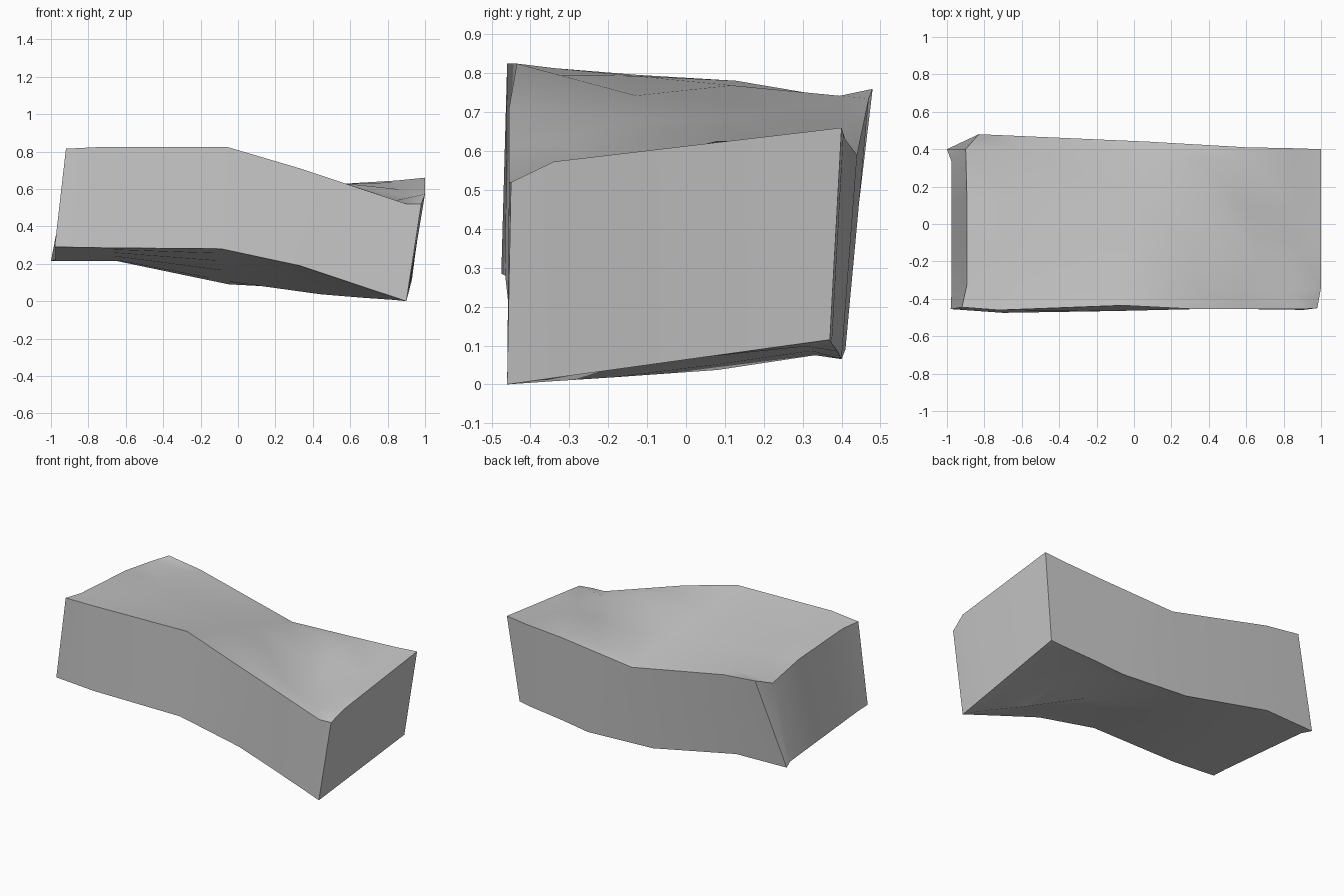
import bpy
import bmesh
import math
from mathutils import Vector

cube = bpy.data.objects.get("Cube")
if cube:
    bpy.data.objects.remove(cube, do_unlink=True)


def make_material(name, color):
    mat = bpy.data.materials.new(name)
    mat.use_nodes = True
    mat.diffuse_color = color
    mat.node_tree.nodes["Principled BSDF"].inputs["Base Color"].default_value = color
    return mat


# Four long edges of the block, each running from the -x end to the +x end
front_top = [(-.92, -.445, .815), (-.72, -.46, .825), (-.06, -.435, .825),
             (.33, -.455, .71), (.6, -.455, .62), (.9, -.455, .52), (.98, -.45, .52)]
front_bottom = [(-.98, -.455, .29), (-.7, -.475, .285), (-.09, -.465, .28),
                (.33, -.455, .19), (.6, -.455, .1), (.85, -.458, .017), (.9, -.46, 0)]
back_top = [(-.83, .48, .76), (-.6, .47, .735), (.08, .44, .59),
            (.34, .425, .61), (.6, .41, .63), (.85, .405, .645), (1, .4, .66)]
back_bottom = [(-1, .4, .215), (-.65, .415, .215), (-.05, .41, .09),
               (.42, .4, .065), (.6, .39, .085), (.85, .375, .105), (.93, .37, .115)]

# Inner points, by row and column: the dented corner of the top, the keel below
top_dent = {(0, 4): (-.9, .4, .735), (3, 3): (.44, .08, .595),
            (4, 2): (.67, -.19, .56), (5, 1): (.83, -.36, .535)}
bottom_keel = {(3, 2): (.39, -.13, .104), (3, 3): (.44, .08, .037),
               (4, 1): (.62, -.36, .07), (4, 2): (.67, -.19, .018),
               (4, 3): (.65, .07, .05), (5, 1): (.83, -.36, .007)}

# Crosswise divisions from front to back
ACROSS = [0, .13, .35, .62, .92, 1]
LAST_ROW = len(front_top) - 1
LAST_COL = len(ACROSS) - 1


def ruled_surface(bm, front_edge, back_edge, end_shape, inner):
    """Grid of vertices between two edges, with shaped ends and inner points."""
    rows = []
    for i, (front, back) in enumerate(zip(front_edge, back_edge)):
        row = []
        for j, v in enumerate(ACROSS):
            point = Vector(front).lerp(Vector(back), v)
            if 0 < j < LAST_COL:
                end_shape(point, i, v)
            row.append(bm.verts.new(inner.get((i, j), point)))
        rows.append(row)
    return rows


def shape_top_end(point, i, v):
    # Straightened short end, bowed rim on the other
    if i == 0:
        point.x = -.893
    elif i == LAST_ROW:
        point.x = 1
        point.z += .04 * (1 - v)


def shape_bottom_end(point, i, v):
    # Slightly hollowed foot of the short end
    if i == 0:
        point.x = -.975


def bridge(bm, first, second, split=False):
    """Strip of quads, or triangle pairs, between two rows of vertices."""
    for k in range(len(first) - 1):
        a, b, c, d = first[k], first[k + 1], second[k + 1], second[k]
        if split:
            bm.faces.new((a, b, d))
            bm.faces.new((b, c, d))
        else:
            bm.faces.new((a, b, c, d))


bm = bmesh.new()
top = ruled_surface(bm, front_top, back_top, shape_top_end, top_dent)
bottom = ruled_surface(bm, front_bottom, back_bottom, shape_bottom_end, bottom_keel)

# Top and underside, split along the line of the dent and the keel
for grid in (top, bottom):
    for i in range(LAST_ROW):
        bridge(bm, grid[i], grid[i + 1], split=True)
# Two ends
for i in (0, LAST_ROW):
    bridge(bm, top[i], bottom[i])
# Front and back
for j in (0, LAST_COL):
    bridge(bm, [row[j] for row in top], [row[j] for row in bottom])

bmesh.ops.recalc_face_normals(bm, faces=bm.faces[:])
mesh = bpy.data.meshes.new("warped_block")
bm.to_mesh(mesh)
bm.free()

block = bpy.data.objects.new("warped_block", mesh)
bpy.context.collection.objects.link(block)
mesh.materials.append(make_material("plain grey", (.57, .57, .57, 1)))

bpy.ops.object.select_all(action='DESELECT')
block.select_set(True)
bpy.context.view_layer.objects.active = block
bpy.ops.object.shade_smooth_by_angle(angle=math.radians(30))
